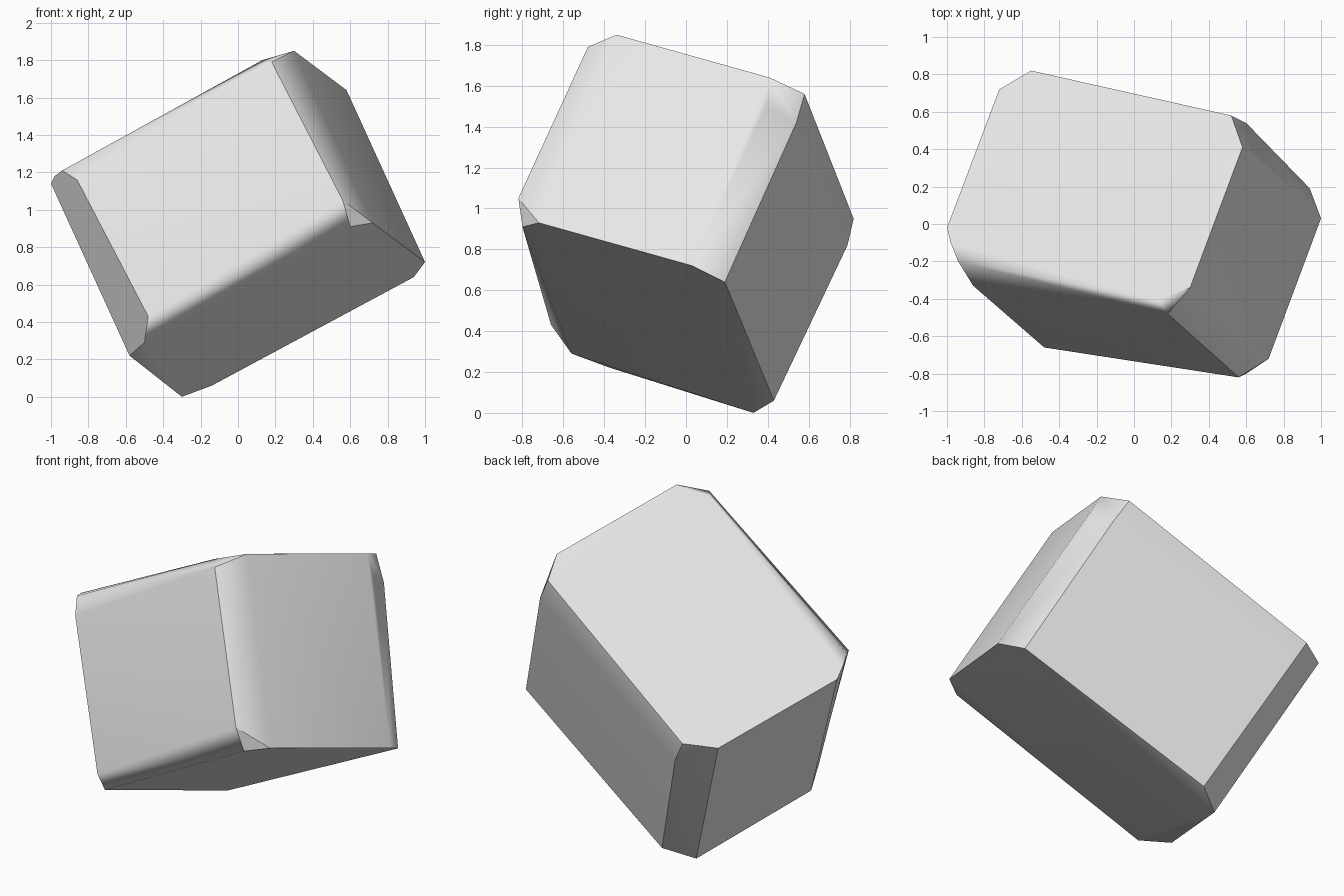
import bpy
import bmesh
import math
from mathutils import Vector

default_cube = bpy.data.objects.get("Cube")
if default_cube:
    bpy.data.objects.remove(default_cube, do_unlink=True)


def make_material(name, colour):
    material = bpy.data.materials.new(name)
    material.use_nodes = True
    material.diffuse_color = colour
    shader = material.node_tree.nodes["Principled BSDF"]
    shader.inputs["Base Color"].default_value = colour
    return material


def hull_object(name, corner_clusters, material):
    """Wrap a skin around the worn corners and merge nearly flat faces."""
    bm = bmesh.new()
    for cluster in corner_clusters.values():
        for point in cluster:
            bm.verts.new(Vector(point))
    hull = bmesh.ops.convex_hull(bm, input=bm.verts[:])
    loose = [v for v in bm.verts if not v.link_faces]
    bmesh.ops.delete(bm, geom=loose, context="VERTS")
    bmesh.ops.dissolve_limit(
        bm,
        angle_limit=math.radians(6),
        verts=bm.verts[:],
        edges=bm.edges[:],
    )
    bmesh.ops.recalc_face_normals(bm, faces=bm.faces[:])

    mesh = bpy.data.meshes.new(name)
    bm.to_mesh(mesh)
    bm.free()
    mesh.materials.append(material)
    block = bpy.data.objects.new(name, mesh)
    bpy.context.collection.objects.link(block)
    return block


# Each corner of the tilted block is a small cluster of chamfer points
corners = {
    "upper_front_left": [
        (.3, -.34, 1.85), (.13, -.41, 1.8), (.18, -.48, 1.79),
    ],
    "upper_front_right": [
        (-1, -.02, 1.14), (-.98, -.1, 1.18), (-.94, -.2, 1.21),
        (-.86, -.33, 1.16),
    ],
    "upper_back_left": [
        (.58, .41, 1.64), (.64, .39, 1.5), (.52, .58, 1.56),
        (.6, .54, 1.42),
    ],
    "upper_back_right": [
        (-.55, .82, .95), (-.72, .72, .93), (-.48, .79, .82),
    ],
    "lower_front_left": [
        (.72, -.72, .93), (.6, -.8, .91), (.56, -.82, 1.05),
    ],
    "lower_front_right": [
        (-.48, -.66, .43), (-.58, -.37, .22), (-.5, -.56, .29),
    ],
    "lower_back_left": [
        (1, .03, .72), (.94, .19, .64),
    ],
    "lower_back_right": [
        (-.3, .33, 0), (-.14, .43, .06),
    ],
}

stone_grey = make_material("light_grey_stone", (.8, .8, .8, 1))
block = hull_object("chamfered_block", corners, stone_grey)

# Soft chamfers with flat main faces
bpy.ops.object.select_all(action="DESELECT")
block.select_set(True)
bpy.context.view_layer.objects.active = block
bpy.ops.object.shade_smooth_by_angle(angle=math.radians(35))
weighted = block.modifiers.new("flat_main_faces", "WEIGHTED_NORMAL")
weighted.keep_sharp = True
